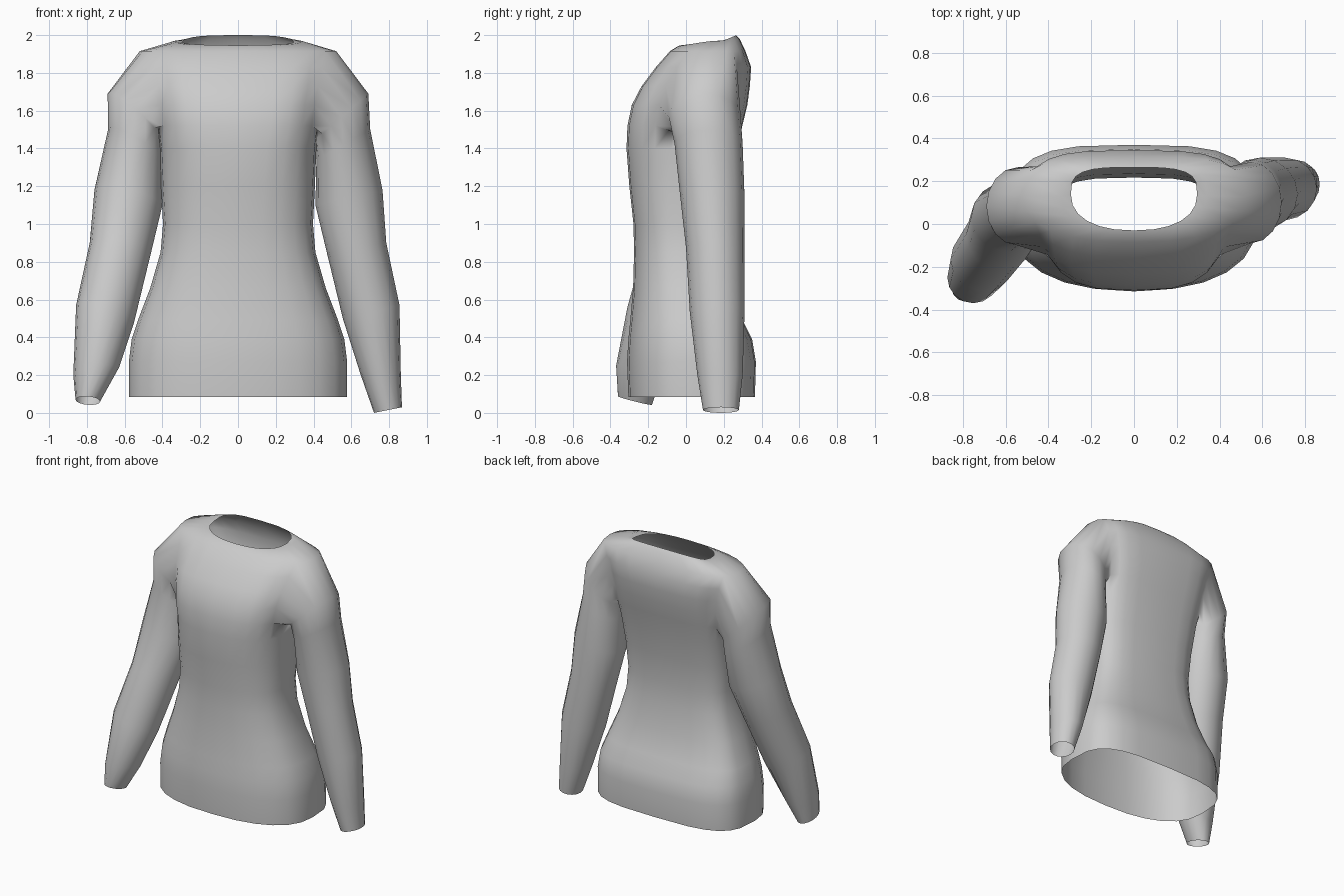
import bpy, bmesh
from math import sin, cos, pi, radians

cube = bpy.data.objects.get("Cube")
if cube:
    bpy.data.objects.remove(cube)

SEG = 24

# Body rings: height, half width, front y, side y, back y, front squareness
BODY = [
    (0.085, 0.578, -0.305, 0.03, 0.365, 2.4), (0.27, 0.578, -0.312, 0.03, 0.37, 2.4),
    (0.39, 0.563, -0.305, 0.03, 0.35, 2.4), (0.49, 0.53, -0.295, 0.02, 0.30, 2.4),
    (0.66, 0.465, -0.28, 0.0, 0.25, 2.4), (0.85, 0.41, -0.275, -0.01, 0.223, 2.4),
    (1.00, 0.397, -0.278, -0.01, 0.217, 2.4), (1.20, 0.407, -0.30, 0.01, 0.235, 2.5),
    (1.40, 0.415, -0.315, 0.06, 0.272, 2.7), (1.52, 0.43, -0.31, 0.09, 0.298, 3.0),
    (1.63, 0.445, -0.287, 0.10, 0.325, 3.0), (1.73, 0.465, -0.235, 0.11, 0.338, 3.0),
    (1.83, 0.49, -0.16, 0.12, 0.345, 2.7), (1.915, 0.52, -0.085, 0.13, 0.315, 2.4),
    (1.968, 0.34, -0.045, 0.13, 0.285, 2.3), (1.962, 0.295, -0.03, 0.14, 0.265, 2.3),
]
ARM_LOW, ARM_HIGH, ARM_COL = 9, 13, 2

# Sleeve rings: outer x, outer z, inner x, inner z, front y, back y
LEFT = [
    (0.69, 1.69, 0.405, 1.44, -0.09, 0.29), (0.70, 1.50, 0.415, 1.34, -0.06, 0.30),
    (0.765, 1.18, 0.41, 1.10, -0.03, 0.31), (0.785, 0.90, 0.47, 0.85, 0.0, 0.31),
    (0.855, 0.57, 0.555, 0.50, 0.02, 0.31), (0.862, 0.20, 0.65, 0.20, 0.06, 0.30),
    (0.868, 0.03, 0.72, 0.0, 0.09, 0.28),
]
RIGHT = [
    (0.69, 1.69, 0.40, 1.44, -0.10, 0.265), (0.688, 1.50, 0.40, 1.34, -0.10, 0.24),
    (0.76, 1.18, 0.40, 1.10, -0.13, 0.20), (0.785, 0.90, 0.46, 0.85, -0.21, 0.11),
    (0.857, 0.57, 0.55, 0.48, -0.31, -0.02), (0.872, 0.20, 0.63, 0.24, -0.37, -0.13),
    (0.86, 0.07, 0.73, 0.06, -0.36, -0.18),
]


def power(v, e):
    return (1 if v >= 0 else -1) * abs(v) ** e


def skin(bm, a, b):
    """Join two equal closed rows of vertices with quads."""
    for i in range(len(a)):
        j = (i + 1) % len(a)
        bm.faces.new((a[i], a[j], b[j], b[i]))


bm = bmesh.new()

# Body tube from hem to neckline; the neck rises at the back and dips in front
rings = []
for k, (z, hw, front, mid, back, square) in enumerate(BODY):
    ring = []
    for i in range(SEG):
        t = 2 * pi * i / SEG
        s, c = sin(t), cos(t)
        e = 2 / (3.4 if s > 0 else square)
        y = mid + power(s, e) * ((back - mid) if s > 0 else (mid - front))
        rise = 0
        if k == len(BODY) - 1:
            rise = 0.038 * s if s > 0 else 0.016 * s
        elif k == len(BODY) - 2:
            rise = 0.01 * s if s > 0 else 0.028 * s
        ring.append(bm.verts.new((hw * power(c, e), y, z + rise)))
    rings.append(ring)

holes = [i % SEG for i in range(-ARM_COL, ARM_COL)]
holes += [(SEG // 2 + i) % SEG for i in range(-ARM_COL, ARM_COL)]
for k in range(len(rings) - 1):
    for i in range(SEG):
        if ARM_LOW <= k < ARM_HIGH and i in holes:
            continue
        j = (i + 1) % SEG
        bm.faces.new((rings[k][i], rings[k][j], rings[k + 1][j], rings[k + 1][i]))

# Sleeves grown from the armholes
for side, sleeve, lean in ((1, LEFT, 0.0), (-1, RIGHT, 0.25)):
    cols = range(-ARM_COL, ARM_COL + 1)
    rows = range(ARM_LOW + 1, ARM_HIGH)
    path = [(ARM_HIGH, c) for c in cols]
    path += [(r, ARM_COL) for r in reversed(rows)]
    path += [(ARM_LOW, c) for c in reversed(cols)]
    path += [(r, -ARM_COL) for r in rows]
    prev = [rings[r][(c if side > 0 else SEG // 2 - c) % SEG] for r, c in path]
    for ox, oz, ix, iz, front, back in sleeve:
        ring = []
        for j in range(len(prev)):
            a = radians(135) - 2 * pi * j / len(prev)
            f, dy = (1 + sin(a)) / 2, cos(a) * (back - front) / 2
            ring.append(bm.verts.new((side * (ix + (ox - ix) * f),
                                      (front + back) / 2 + dy,
                                      iz + (oz - iz) * f - lean * dy)))
        skin(bm, prev, ring)
        prev = ring

bmesh.ops.recalc_face_normals(bm, faces=bm.faces)
for face in bm.faces:
    face.smooth = True

mesh = bpy.data.meshes.new("sweater")
bm.to_mesh(mesh)
bm.free()
sweater = bpy.data.objects.new("sweater", mesh)
bpy.context.collection.objects.link(sweater)

# Plain cloth
cloth = bpy.data.materials.new("light_grey_cloth")
cloth.use_nodes = True
colour = (0.6, 0.6, 0.6, 1)
cloth.diffuse_color = colour
cloth.node_tree.nodes["Principled BSDF"].inputs["Base Color"].default_value = colour
mesh.materials.append(cloth)
